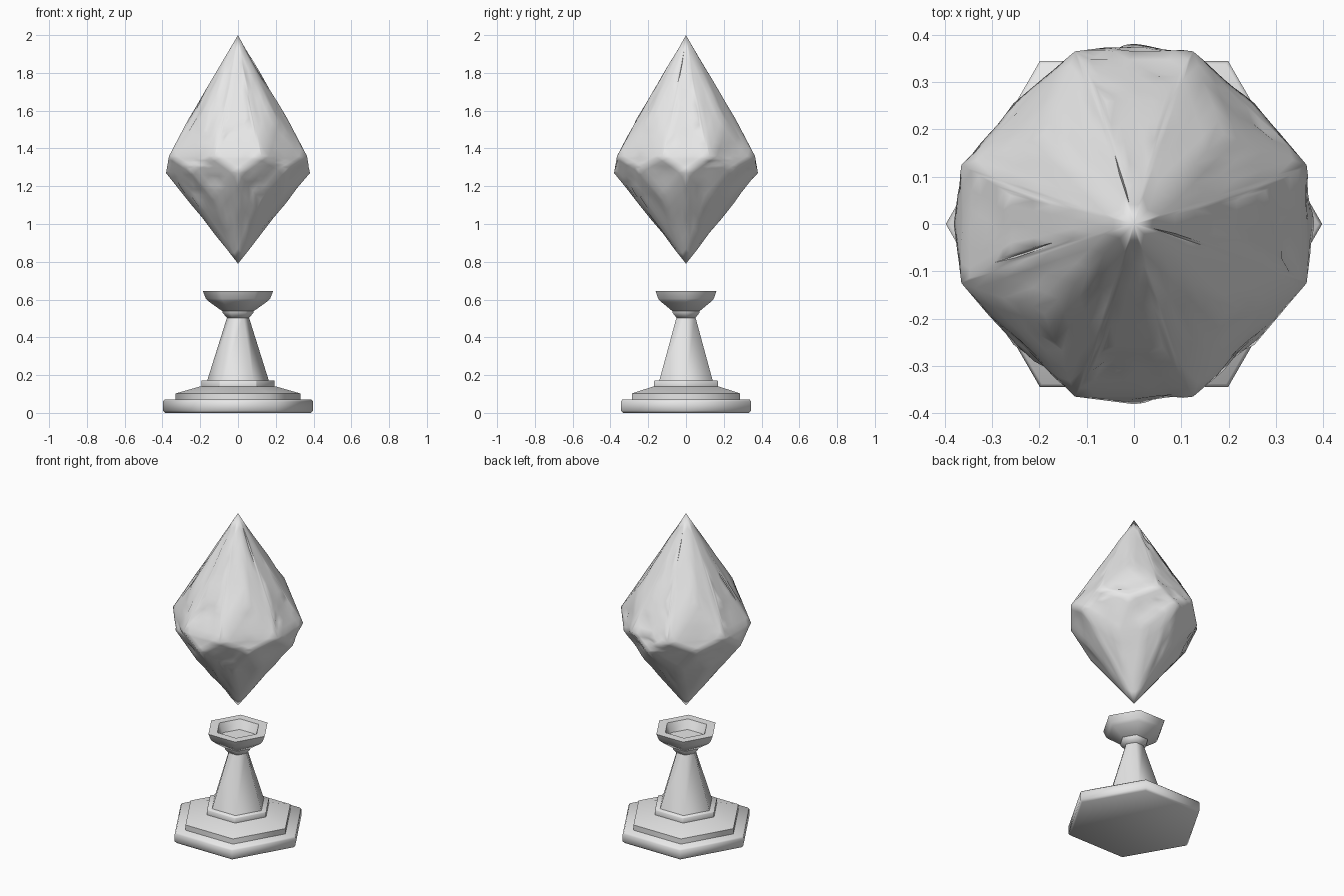
import bpy
import bmesh
import random
from math import cos, sin, pi, radians
from mathutils import Vector, noise

cube = bpy.data.objects.get("Cube")
if cube:
    bpy.data.objects.remove(cube)

stone = bpy.data.materials.new("pale grey stone")
stone.use_nodes = True
GREY = (0.8, 0.8, 0.8, 1)
stone.diffuse_color = GREY
stone.node_tree.nodes["Principled BSDF"].inputs["Base Color"].default_value = GREY


def finish(name, bm, angle):
    """Turn a bmesh into a shaded object."""
    bmesh.ops.recalc_face_normals(bm, faces=bm.faces)
    mesh = bpy.data.meshes.new(name)
    bm.to_mesh(mesh)
    bm.free()
    mesh.materials.append(stone)
    obj = bpy.data.objects.new(name, mesh)
    bpy.context.collection.objects.link(obj)
    bpy.ops.object.select_all(action='DESELECT')
    obj.select_set(True)
    bpy.context.view_layer.objects.active = obj
    bpy.ops.object.shade_smooth_by_angle(angle=radians(angle))
    return obj


def hex_turned(name, profile, bevel=0.0, angle=65):
    """Closed six-sided solid from (radius, height) pairs, bottom to top."""
    bm = bmesh.new()
    rings = [[bm.verts.new((r * cos(i * pi / 3), r * sin(i * pi / 3), z))
              for i in range(6)] for r, z in profile]
    for low, high in zip(rings, rings[1:]):
        for i in range(6):
            j = (i + 1) % 6
            bm.faces.new((low[i], low[j], high[j], high[i]))
    bm.faces.new(rings[0][::-1])
    bm.faces.new(rings[-1])
    if bevel:
        bmesh.ops.bevel(bm, geom=bm.edges[:], offset=bevel, segments=1,
                        affect='EDGES', clamp_overlap=True)
    return finish(name, bm, angle)


# Pedestal, from the ground up
hex_turned("base_slab", [(0.385, 0), (0.398, 0.012), (0.398, 0.06), (0.39, 0.07)])
hex_turned("sloped_step", [(0.33, 0.065), (0.33, 0.103), (0.2, 0.14)])
hex_turned("column_collar", [(0.195, 0.12), (0.195, 0.172)], 0.003)
hex_turned("column", [(0.165, 0.165), (0.055, 0.515)])
hex_turned("neck_ring", [(0.058, 0.503), (0.082, 0.53), (0.086, 0.555)])
hex_turned("bowl", [(0.085, 0.54), (0.155, 0.59), (0.17, 0.605), (0.186, 0.645),
                    (0.13, 0.645), (0.105, 0.59)])

# Floating crystal: a faceted hull with fourfold symmetry
quarter = [(0.381, 0, 1.27), (0.365, 0.125, 1.36), (0.365, -0.125, 1.36),
           (0.255, 0.255, 1.29), (0.26, 0.06, 1.56), (0.26, -0.06, 1.56),
           (0.19, 0.19, 1.57), (0.235, 0.12, 1.13), (0.235, -0.12, 1.13)]
bm = bmesh.new()
for z in (0.79, 2.0):
    bm.verts.new((0, 0, z))
for turn in range(4):
    c, s = round(cos(turn * pi / 2)), round(sin(turn * pi / 2))
    for x, y, z in quarter:
        bm.verts.new((x * c - y * s, x * s + y * c, z))
hull = bmesh.ops.convex_hull(bm, input=bm.verts[:])
spare = {g for g in hull["geom_interior"] + hull["geom_unused"]
         if isinstance(g, bmesh.types.BMVert)}
bmesh.ops.delete(bm, geom=list(spare), context='VERTS')

# Worn surface and small chips, leaving the main corners alone
corners = [v.co.copy() for v in bm.verts]
bmesh.ops.subdivide_edges(bm, edges=bm.edges[:], cuts=5, use_grid_fill=True)
random.seed(4)
bm.normal_update()
for v in bm.verts:
    if min((v.co - k).length for k in corners) < 0.03:
        continue
    inward = Vector((-v.co.x, -v.co.y, 0)).normalized()
    wear = max(0, noise.noise(v.co * 9)) * 0.012
    if random.random() < 0.025:
        wear += 0.012
    v.co += inward * wear
finish("crystal", bm, 60)
